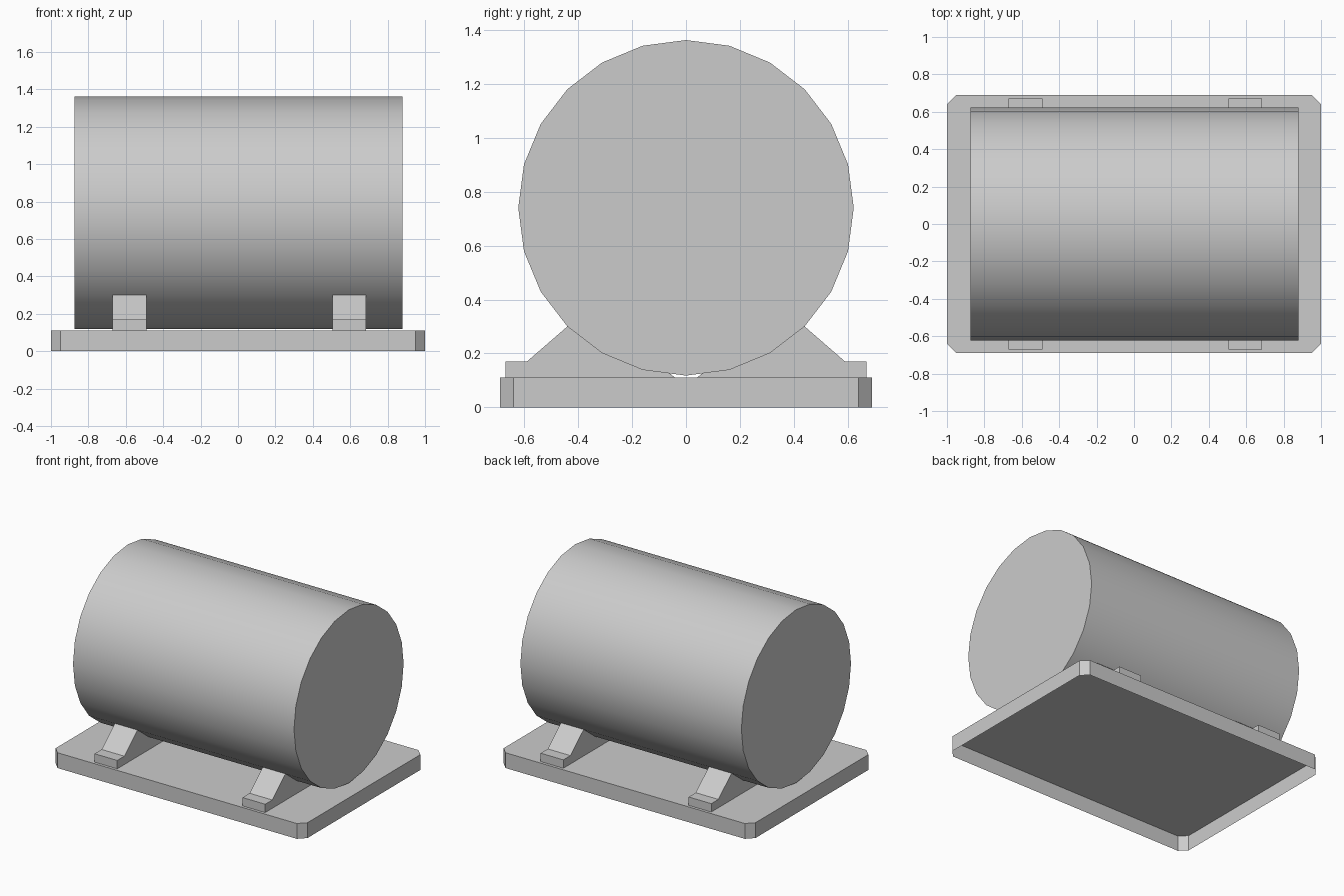
import bpy
import bmesh
import math

cube = bpy.data.objects.get("Cube")
if cube:
    bpy.data.objects.remove(cube, do_unlink=True)

# Single grey paint
grey = bpy.data.materials.new("plain_grey")
grey.use_nodes = True
colour = (0.6, 0.6, 0.6, 1)
grey.diffuse_color = colour
grey.node_tree.nodes["Principled BSDF"].inputs["Base Color"].default_value = colour

RADIUS, AXIS_Z, SIDES = 0.622, 0.74, 24
BASE_TOP = 0.11


def prism(name, start, end, open_start=False):
    """Join two matching outlines with side walls and end caps."""
    bm = bmesh.new()
    a = [bm.verts.new(p) for p in start]
    b = [bm.verts.new(p) for p in end]
    count = len(a)
    for i in range(count):
        j = (i + 1) % count
        bm.faces.new((a[i], a[j], b[j], b[i]))
    bm.faces.new(b)
    if not open_start:
        bm.faces.new(a[::-1])
    bmesh.ops.recalc_face_normals(bm, faces=bm.faces)
    mesh = bpy.data.meshes.new(name)
    bm.to_mesh(mesh)
    bm.free()
    mesh.materials.append(grey)
    obj = bpy.data.objects.new(name, mesh)
    bpy.context.collection.objects.link(obj)
    return obj


def along_x(name, profile, x0, x1):
    return prism(name, [(x0, y, z) for y, z in profile],
                 [(x1, y, z) for y, z in profile])


def rim(step):
    """Point on the tank rim, counted in steps from the bottom."""
    angle = step * math.tau / SIDES
    return (RADIUS * math.sin(angle), AXIS_Z - RADIUS * math.cos(angle))


# Tank lying along x
tank = along_x("tank", [rim(i) for i in range(SIDES)], -0.875, 0.88)
bpy.ops.object.select_all(action="DESELECT")
tank.select_set(True)
bpy.context.view_layer.objects.active = tank
bpy.ops.object.shade_smooth_by_angle(angle=math.radians(40))

# Base tray: chamfered corners, open underneath
X, Y, C = 1.0, 0.69, 0.05
outline = [(X, C - Y), (X, Y - C), (X - C, Y), (C - X, Y),
           (-X, Y - C), (-X, C - Y), (C - X, -Y), (X - C, -Y)]
prism("base_tray", [(x, y, 0) for x, y in outline],
      [(x, y, BASE_TOP) for x, y in outline], open_start=True)

# Saddle halves cradling the tank, mirrored front to back at both ends
saddle = [(0.04, BASE_TOP), (0.67, BASE_TOP), (0.67, 0.17), (0.59, 0.17)]
saddle += [rim(i) for i in (3, 2, 1)] + [(0.06, 0.126)]
for end, x0 in (("right", -0.67), ("left", 0.505)):
    for side, sign in (("front", -1), ("back", 1)):
        along_x(f"{side}_{end}_saddle", [(sign * y, z) for y, z in saddle],
                x0, x0 + 0.18)
